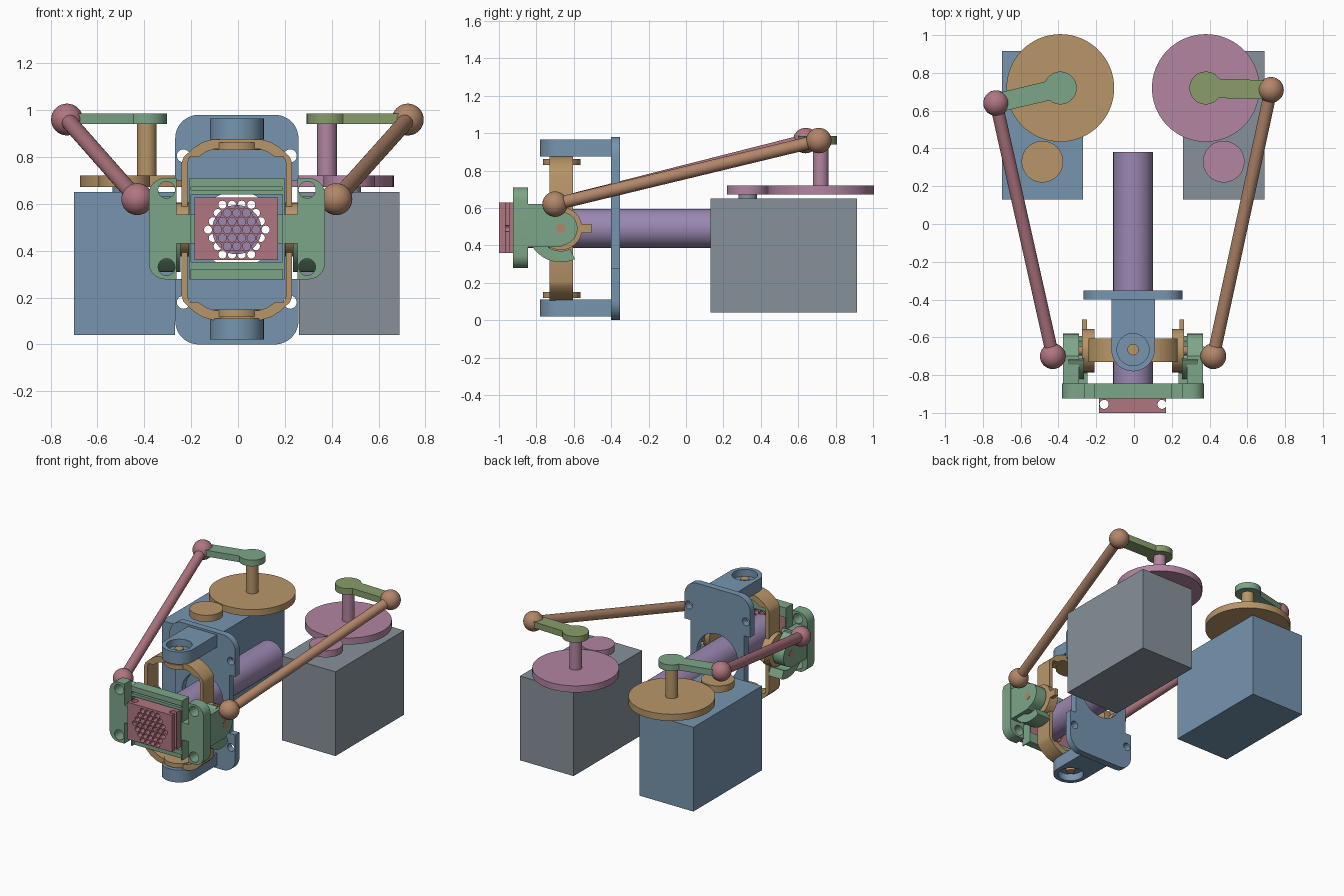
import bpy, bmesh, math
from mathutils import Vector, Matrix

if "Cube" in bpy.data.objects:
    bpy.data.objects.remove(bpy.data.objects["Cube"])


def mat(name, r, g, b):
    m = bpy.data.materials.new(name)
    m.diffuse_color = [(c / 255 / 12.92 if c < 11 else ((c / 255 + .055) / 1.055) ** 2.4)
                       for c in (r, g, b)] + [1]
    m.use_nodes = True
    m.node_tree.nodes["Principled BSDF"].inputs["Base Color"].default_value = m.diffuse_color
    return m


BLUE = mat("steel blue", 118, 149, 175)
GREY = mat("grey", 135, 145, 154)
TAN = mat("tan", 184, 150, 104)
PINK = mat("pink", 178, 133, 160)
GREEN = mat("green", 125, 166, 136)
OLIVE = mat("olive", 136, 157, 106)
ROSE = mat("rose", 176, 118, 128)
BROWN = mat("brown", 178, 134, 106)
PURPLE = mat("purple", 155, 136, 178)


def finish(bm, name, m=None, smooth=False):
    bmesh.ops.recalc_face_normals(bm, faces=bm.faces)
    me = bpy.data.meshes.new(name)
    bm.to_mesh(me)
    bm.free()
    ob = bpy.data.objects.new(name, me)
    bpy.context.collection.objects.link(ob)
    if m:
        me.materials.append(m)
    return shade(ob) if smooth else ob


def shade(ob):
    bpy.ops.object.select_all(action='DESELECT')
    ob.select_set(True)
    bpy.context.view_layer.objects.active = ob
    bpy.ops.object.shade_smooth_by_angle(angle=math.radians(30))
    return ob


def box(name, m, x, y, z):
    return prism(name, m, 'z', [(x[0], y[0]), (x[1], y[0]), (x[1], y[1]), (x[0], y[1])], *z)


def prism(name, m, axis, pts, a, b):
    """Extrude a 2D outline along an axis from a to b."""
    place = {'x': lambda u, v: (a, u, v), 'y': lambda u, v: (u, a, v), 'z': lambda u, v: (u, v, a)}[axis]
    bm = bmesh.new()
    f = bm.faces.new([bm.verts.new(place(*p)) for p in pts])
    r = bmesh.ops.extrude_face_region(bm, geom=[f])
    d = Vector([(b - a) * (axis == c) for c in 'xyz'])
    bmesh.ops.translate(bm, vec=d, verts=[v for v in r['geom'] if isinstance(v, bmesh.types.BMVert)])
    return finish(bm, name, m, True)


def add_cyl(bm, p, q, r, n=40):
    p, q = Vector(p), Vector(q)
    rot = (q - p).to_track_quat('Z', 'Y').to_matrix().to_4x4()
    bmesh.ops.create_cone(bm, cap_ends=True, segments=n, radius1=r, radius2=r,
                          depth=(q - p).length, matrix=Matrix.Translation((p + q) / 2) @ rot)


def cyls(name, m, *specs):
    bm = bmesh.new()
    for s in specs:
        add_cyl(bm, *s)
    return finish(bm, name, m, True)


def ball(name, m, c, r=.068):
    bm = bmesh.new()
    bmesh.ops.create_uvsphere(bm, u_segments=32, v_segments=16, radius=r, matrix=Matrix.Translation(c))
    return finish(bm, name, m, True)


def cut(ob, *cutters):
    for c in cutters:
        md = ob.modifiers.new("cut", 'BOOLEAN')
        md.object, md.operation, md.solver = c, 'DIFFERENCE', 'EXACT'
    bpy.context.view_layer.update()
    ev = ob.evaluated_get(bpy.context.evaluated_depsgraph_get())
    me = bpy.data.meshes.new_from_object(ev)
    ob.modifiers.clear()
    ob.data = me
    for c in cutters:
        bpy.data.objects.remove(c)
    return shade(ob)


def arc(cx, cy, r, a0, a1, n=12):
    return [(cx + r * math.cos(math.radians(a0 + (a1 - a0) * i / n)),
             cy + r * math.sin(math.radians(a0 + (a1 - a0) * i / n))) for i in range(n + 1)]


def rounded(x0, x1, y0, y1, r):
    return (arc(x1 - r, y1 - r, r, 0, 90) + arc(x0 + r, y1 - r, r, 90, 180)
            + arc(x0 + r, y0 + r, r, 180, 270) + arc(x1 - r, y0 + r, r, 270, 360))


# motors, pulleys, horns and push rods on each side
def drive(side, s, off, body, wheel, horn, rod, top, low):
    box(side + "_motor", body, sorted((s * .265 + off, s * .695 + off)), (.13, .915), (.04, .65))
    cx, px = s * .385 + off, s * .48 + off
    cyls(side + "_large_wheel", wheel, ((cx, .72, .672), (cx, .72, .72), .285, 72),
         ((cx, .72, .70), (cx, .72, .945), .042))
    cyls(side + "_small_wheel", wheel, ((px, .33, .672), (px, .33, .72), .11, 48))
    cyls(side + "_motor_shaft", body, ((px, .33, .64), (px, .33, .69), .05))
    # horn outline: round hub, narrow neck, round tip
    dx, dy = top[0] - cx, top[1] - .72
    ang, length = math.degrees(math.atan2(dy, dx)), math.hypot(dx, dy)
    pts = arc(0, 0, .087, 36, 324, 24) + arc(length, 0, .05, -90, 90)
    c, n = math.cos(math.radians(ang)), math.sin(math.radians(ang))
    prism(side + "_horn", horn, 'z', [(cx + u * c - v * n, .72 + u * n + v * c) for u, v in pts], .94, .985)
    ball(side + "_horn_ball", rod, top)
    ball(side + "_bracket_ball", rod, low)
    cyls(side + "_push_rod", rod, (top, low, .034))


drive("left", -1, -.005, BLUE, TAN, GREEN, ROSE, (-.73, .64, .96), (-.43, -.70, .62))
drive("right", 1, -.005, GREY, PINK, OLIVE, BROWN, (.725, .71, .96), (.42, -.70, .62))

# central tube
X = -.005
Z = .49
cyls("tube", PURPLE, ((X, -.885, Z), (X, .38, Z), .105, 64))

# frame plate with middle window, side notches and corner holes
plate = prism("frame_plate", BLUE, 'y', rounded(X - .263, X + .263, 0, .98, .1), -.4, -.352)
holes = [cyls("window", None, ((X, -.5, Z), (X, -.2, Z), .165, 48)),
         cyls("holes", None, *[((X + sx * .228, -.5, z), (X + sx * .228, -.2, z), .028, 20)
                               for sx in (-1, 1) for z in (.18, .805)])]
holes += [box("notch", None, sorted((X + s * .215, X + s * .4)), (-.5, -.2), (.28, .70)) for s in (-1, 1)]
cut(plate, *holes)

# frame arms with bearing recess, and pivot pins
for name, z0, z1, zc, o in (("upper", .875, .965, .965, 1), ("lower", .02, .11, .02, -1)):
    arm = prism(name + "_frame_arm", BLUE, 'z',
                [(X + .115, -.39)] + [(X + .115, -.665)] + arc(X, -.665, .115, 0, -180, 24)[1:]
                + [(X - .115, -.39)], z0, z1)
    cut(arm, cyls("recess", None, ((X, -.665, zc - o * .05), (X, -.665, zc + o * .05), .085)))
    cyls(name + "_pivot_pin", TAN, ((X, -.665, Z + o * .34), (X, -.665, Z + o * .45), .03),
         ((X, -.665, Z + o * .34), (X, -.665, Z + o * .372), .1),
         ((X, -.665, Z + o * .37), (X, -.665, Z + o * .39), .055))


# gimbal ring: band with straight sides and arched ends
def ring(w, h):
    top = [(w, .285), (w * .96, .31), (w * .78, h - .035), (w * .62, h - .012), (w * .45, h)]
    q = top + [(-u, v) for u, v in reversed(top)]
    return [(X + u, Z + v) for u, v in q + [(-u, -v) for u, v in q]]


band = prism("gimbal_ring", TAN, 'y', ring(.236, .385), -.73, -.605)
cut(band, prism("inner", None, 'y', ring(.21, .345), -1, -.3))

for s, side in ((-1, "left"), (1, "right")):
    def xr(a, b):
        return sorted((X + s * a, X + s * b))
    # ring hubs with rear tab and pivot pin
    cyls(side + "_gimbal_hub", TAN, ((X + s * .205, -.67, Z), (X + s * .27, -.67, Z), .115))
    box(side + "_hub_tab", TAN, xr(.245, .27), (-.58, -.505), (Z - .025, Z + .025))
    cyls(side + "_hub_pin", BROWN, ((X + s * .24, -.67, Z), (X + s * .372, -.67, Z), .025, 24))
    # bracket side arm with round end
    prism(side + "_bracket_arm", GREEN, 'x', [(-.86, .39), (-.67, .39)]
          + arc(-.67, Z, .09, -80, 80) + [(-.70, .62), (-.86, .62)], *xr(.285, .37))
    # curved guard around the hub
    prism(side + "_hub_guard", GREEN, 'x', arc(-.67, Z, .18, 180, 295, 20)
          + arc(-.67, Z, .12, 295, 180, 20), *xr(.24, .345))
    prism(side + "_upper_guard", GREEN, 'x', arc(-.67, Z, .15, 180, 110, 12)
          + arc(-.67, Z, .12, 110, 180, 12), *xr(.26, .345))

# front bracket plate with window, ring slots and corner holes
front = prism("front_bracket", GREEN, 'y', rounded(X - .376, X + .376, .278, .71, .07), -.925, -.845)
cuts = [box("window", None, (X - .195, X + .195), (-1.1, -.6), (.352, .64)),
        cyls("holes", None, *[((X + sx * .3, -1.1, z), (X + sx * .3, -.6, z), .036, 24)
                              for sx in (-1, 1) for z in (.33, .66)])]
cuts += [box("slot", None, sorted((X + s * .203, X + s * .258)), (-1.1, -.6), zr)
         for s in (-1, 1) for zr in ((.2, .43), (.555, .8))]
# grooves along the middle bars
cuts += [box("groove", None, (X - .196, X + .196), (-1.1, -.9), zr) for zr in ((.2, .32), (.66, .672))]
cut(front, *cuts)
for s in (-1, 1):
    box("window_web", GREEN, sorted((X + s * .17, X + s * .21)), (-.90, -.85), (.43, .555))

# front head block with hexagonal grille and side holes
head = box("head_block", ROSE, (X - .18, X + .175), (-1, -.885), (.36, .628))
grid = []
for j in range(-3, 4):
    for i in range(7 - abs(j)):
        u = X + (i - (6 - abs(j)) / 2) * .041
        v = Z + j * .0355
        grid.append(((u, -1.1, v), (u, -.8, v), .0175, 12))
cut(head, cyls("grille", None, *grid),
    cyls("side_holes", None, *[((X + s * .153, -.955, .2), (X + s * .153, -.955, .8), .024, 20) for s in (-1, 1)]))
